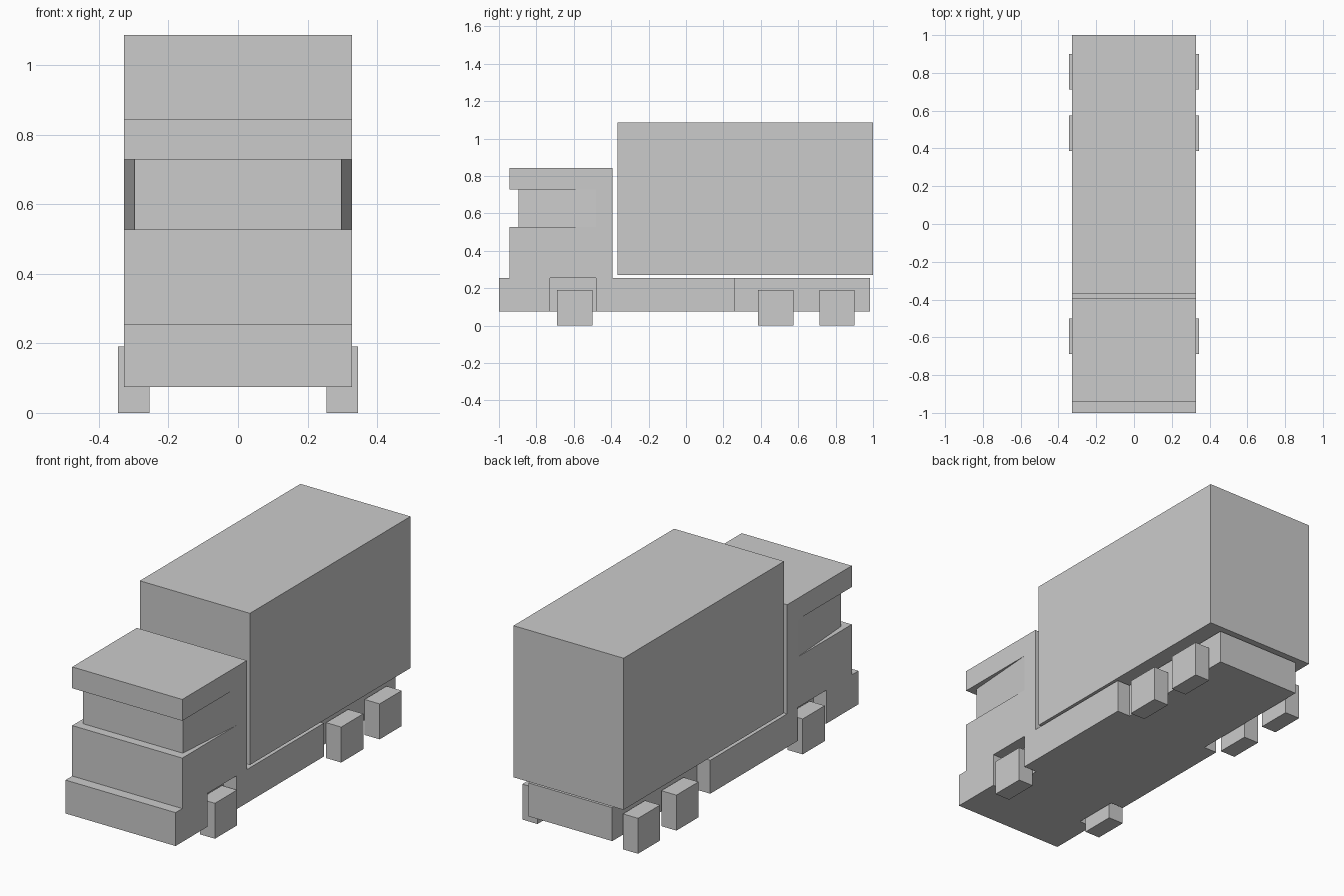
import bpy
import bmesh

default = bpy.data.objects.get("Cube")
if default:
    bpy.data.objects.remove(default, do_unlink=True)

# Single flat colour
grey = bpy.data.materials.new("light_grey")
grey.use_nodes = True
colour = (0.6, 0.6, 0.6, 1)
grey.diffuse_color = colour
for node in grey.node_tree.nodes:
    if node.type == 'BSDF_PRINCIPLED':
        node.inputs["Base Color"].default_value = colour


def prism(name, points, offset):
    """Solid made by sweeping a flat outline along an offset."""
    bm = bmesh.new()
    face = bm.faces.new([bm.verts.new(p) for p in points])
    swept = bmesh.ops.extrude_face_region(bm, geom=[face])["geom"]
    verts = [g for g in swept if isinstance(g, bmesh.types.BMVert)]
    bmesh.ops.translate(bm, vec=offset, verts=verts)
    bmesh.ops.recalc_face_normals(bm, faces=bm.faces)
    mesh = bpy.data.meshes.new(name)
    bm.to_mesh(mesh)
    bm.free()
    mesh.materials.append(grey)
    obj = bpy.data.objects.new(name, mesh)
    bpy.context.collection.objects.link(obj)
    return obj


def plan(name, outline, z0, z1):
    return prism(name, [(x, y, z0) for x, y in outline], (0, 0, z1 - z0))


def box(name, x0, x1, y0, y1, z0, z1):
    return plan(name, [(x0, y0), (x1, y0), (x1, y1), (x0, y1)], z0, z1)


def cut(target, cutter):
    cutter.hide_render = True
    mod = target.modifiers.new("cut", 'BOOLEAN')
    mod.operation = 'DIFFERENCE'
    mod.solver = 'EXACT'
    mod.object = cutter
    bpy.context.view_layer.objects.active = target
    bpy.ops.object.modifier_apply(modifier=mod.name)
    bpy.data.objects.remove(cutter, do_unlink=True)


HALF = 0.328     # half width of the body
INNER = 0.25     # half width between the wheels
BASE, DECK = 0.075, 0.255
SILL, HEADER = 0.527, 0.728

# Cab and chassis, one side profile with the windscreen set back
profile = [(-1, BASE), (0.985, BASE), (0.985, DECK), (-0.393, DECK),
           (-0.393, 0.843), (-0.943, 0.843), (-0.943, HEADER),
           (-0.895, HEADER), (-0.895, SILL), (-0.943, SILL),
           (-0.943, DECK), (-1, DECK)]
body = prism("cab_and_chassis", [(-HALF, y, z) for y, z in profile],
             (2 * HALF, 0, 0))

for side, s in (("left", 1), ("right", -1)):
    # Tapered side window
    window = [(s * 0.296, -0.92), (s * HALF, -0.48),
              (s * 0.4, -0.48), (s * 0.4, -0.92)]
    cut(body, plan("window_cutter", window, SILL, HEADER))
    # Front wheel arch and narrow rear frame
    cut(body, box("arch_cutter", s * INNER, s * 0.5, -0.727, -0.48, -0.1, DECK))
    cut(body, box("frame_cutter", s * INNER, s * 0.5, 0.262, 1.1, -0.1, DECK + 0.01))
    # Block wheels
    for label, y in (("front", -0.595), ("middle", 0.48), ("rear", 0.807)):
        box(f"{label}_{side}_wheel", s * 0.255, s * 0.345,
            y - 0.094, y + 0.094, 0, 0.191)

# Cargo container
box("cargo_box", -HALF, HALF, -0.367, 1, 0.27, 1.087)
